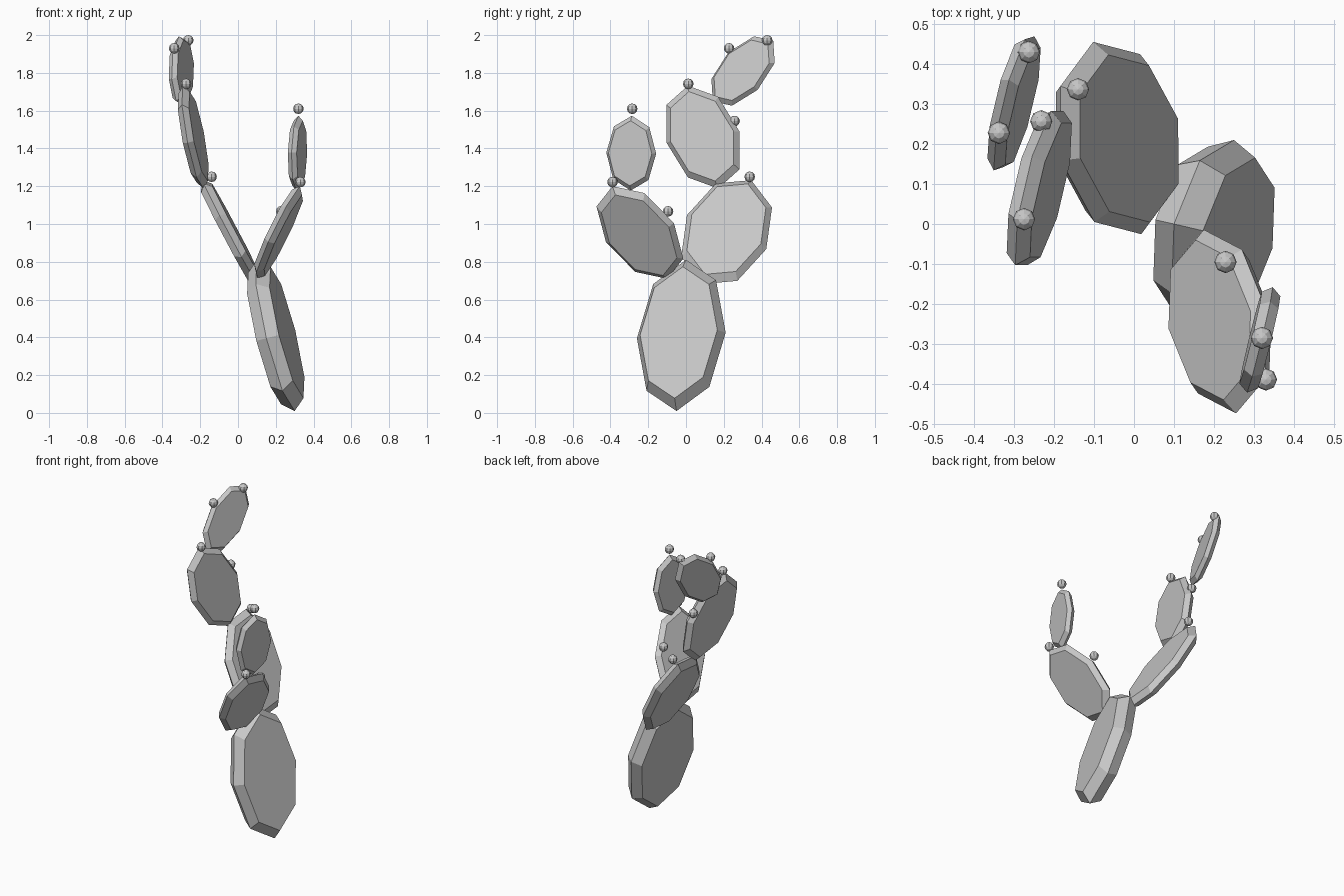
import bpy, bmesh, math
from mathutils import Vector

cube = bpy.data.objects.get("Cube")
if cube:
    bpy.data.objects.remove(cube, do_unlink=True)

grey = bpy.data.materials.new("plain grey")
grey.use_nodes = True
colour = (0.58, 0.58, 0.58, 1)
grey.diffuse_color = colour
grey.node_tree.nodes["Principled BSDF"].inputs["Base Color"].default_value = colour

SIDES = 8
INSET = 0.87


def add_object(name, bm):
    bmesh.ops.recalc_face_normals(bm, faces=bm.faces)
    mesh = bpy.data.meshes.new(name)
    bm.to_mesh(mesh)
    bm.free()
    mesh.materials.append(grey)
    obj = bpy.data.objects.new(name, mesh)
    bpy.context.collection.objects.link(obj)


def pad(name, centre, tip, side, half_thick):
    """Flat elliptical pad with a ridge round its rim; tip and side are half axes."""
    centre, tip, side = Vector(centre), Vector(tip), Vector(side)
    normal = tip.cross(side).normalized()
    bm = bmesh.new()
    rings = []
    for scale, offset in ((INSET, -half_thick), (1, 0), (INSET, half_thick)):
        ring = []
        for i in range(SIDES):
            a = math.tau * i / SIDES
            p = centre + scale * (tip * math.cos(a) + side * math.sin(a))
            ring.append(bm.verts.new(p + normal * offset))
        rings.append(ring)
    for low, high in zip(rings, rings[1:]):
        for i in range(SIDES):
            j = (i + 1) % SIDES
            bm.faces.new((low[i], low[j], high[j], high[i]))
    bm.faces.new(rings[0])
    bm.faces.new(rings[-1])
    add_object(name, bm)


def fruit(name, centre):
    bm = bmesh.new()
    bmesh.ops.create_uvsphere(bm, u_segments=8, v_segments=6, radius=0.028)
    bmesh.ops.translate(bm, verts=bm.verts, vec=centre)
    add_object(name, bm)


# Pads, from the base upwards
pad("base_pad", (0.20, -0.025, 0.41), (-0.10, 0.025, 0.40), (0.05, 0.235, 0.015), 0.063)
pad("right_lower_pad", (-0.042, 0.215, 0.957), (-0.142, 0.13, 0.275), (0.057, 0.21, -0.09), 0.034)
pad("left_lower_pad", (0.215, -0.244, 0.955), (0.112, -0.145, 0.245), (0.055, 0.18, 0.05), 0.03)
pad("right_middle_pad", (-0.237, 0.09, 1.46), (-0.055, -0.08, 0.272), (0.03, 0.193, 0.03), 0.03)
pad("left_upper_pad", (0.315, -0.29, 1.375), (0.005, 0.003, 0.198), (0.032, 0.132, -0.003), 0.024)
pad("right_top_pad", (-0.30, 0.302, 1.81), (0.027, 0.16, 0.16), (0.045, 0.077, -0.10), 0.024)

# Small round fruits on the pad rims
for name, place in {
    "right_lower_fruit": (-0.14, 0.337, 1.25),
    "left_lower_tip_fruit": (0.33, -0.389, 1.222),
    "left_lower_side_fruit": (0.229, -0.095, 1.067),
    "right_middle_tip_fruit": (-0.275, 0.012, 1.742),
    "right_middle_side_fruit": (-0.232, 0.257, 1.545),
    "left_upper_fruit": (0.32, -0.285, 1.61),
    "right_top_tip_fruit": (-0.263, 0.43, 1.972),
    "right_top_side_fruit": (-0.338, 0.228, 1.93),
}.items():
    fruit(name, place)
